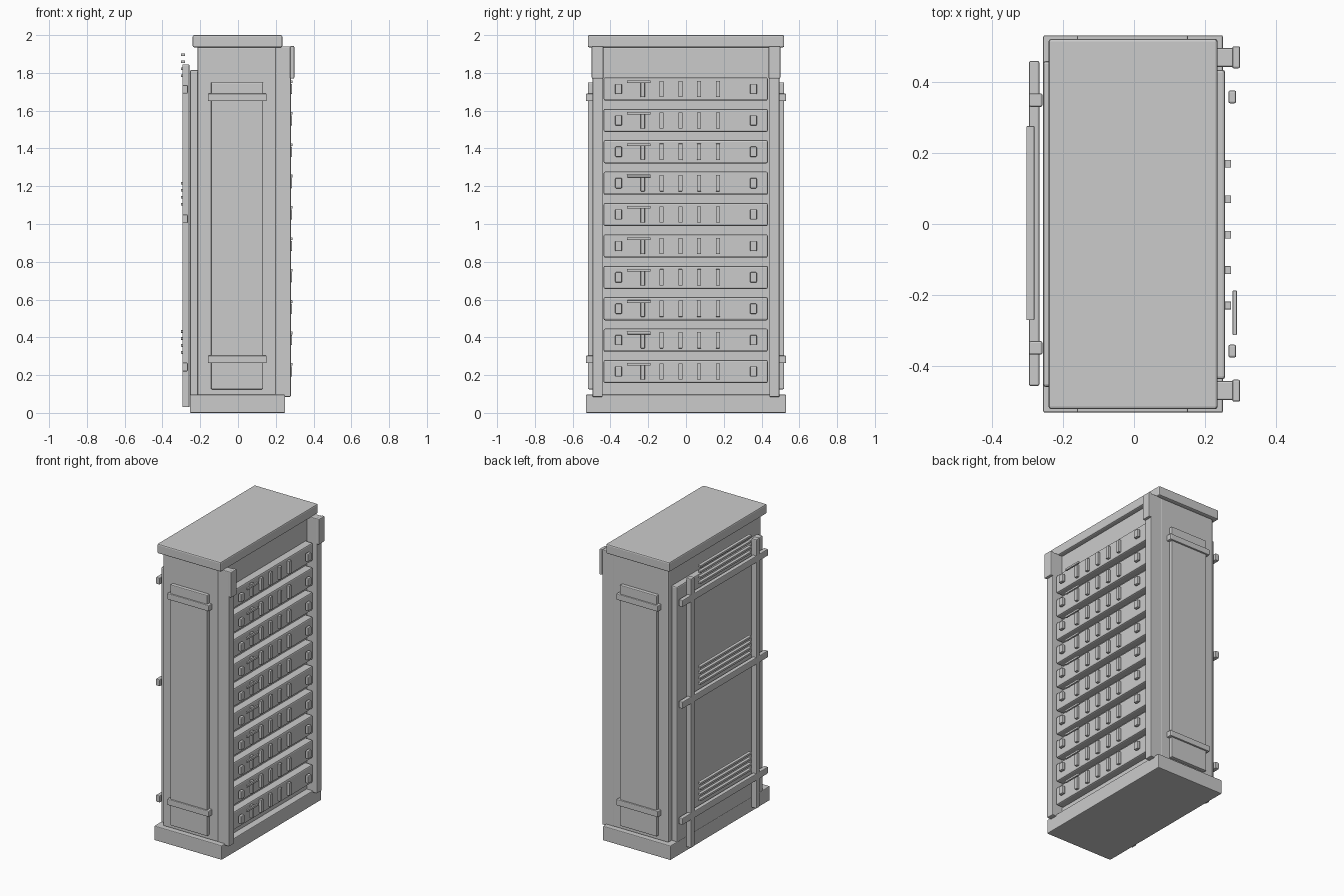
import bpy

if "Cube" in bpy.data.objects:
    bpy.data.objects.remove(bpy.data.objects["Cube"])


def box(name, x, y, z, bevel=0.005):
    """Softly bevelled box from (min, max) ranges on each axis."""
    bpy.ops.mesh.primitive_cube_add(size=1, location=[(r[0] + r[1]) / 2 for r in (x, y, z)])
    ob = bpy.context.object
    ob.name = name
    ob.scale = [r[1] - r[0] for r in (x, y, z)]
    bpy.ops.object.transform_apply(location=False, rotation=False, scale=True)
    if bevel:
        mod = ob.modifiers.new("edge_bevel", 'BEVEL')
        mod.width = bevel
        mod.segments = 2
    return ob


def around(c, half):
    return (c - half, c + half)


# Cabinet shell
box("base_plinth", (-0.255, 0.25), (-0.53, 0.53), (0, 0.097))
box("cabinet_body", (-0.215, 0.205), (-0.495, 0.495), (0.09, 1.94), 0.01)
box("top_cap", (-0.24, 0.235), (-0.52, 0.52), (1.935, 2.0), 0.008)
box("back_panel", (-0.255, -0.205), (-0.458, 0.458), (0.09, 1.815), 0.008)

for s, side in ((-1, "front"), (1, "back")):
    # Side covers with their straps
    box(f"{side}_side_cover", (-0.143, 0.133), sorted((s * 0.485, s * 0.519)), (0.125, 1.75))
    for z, level in ((0.283, "lower"), (1.67, "upper")):
        box(f"{side}_{level}_strap", (-0.16, 0.152), sorted((s * 0.49, s * 0.53)), around(z, 0.02))
    # Rack posts with top brackets
    box(f"{side}_rack_post", (0.195, 0.28), around(s * 0.468, 0.027), (0.085, 1.94))
    box(f"{side}_post_bracket", (0.276, 0.298), around(s * 0.468, 0.031), (1.77, 1.942))
    # Upright bars on the rear
    box(f"{side}_rear_upright", (-0.295, -0.257), around(s * 0.348, 0.019), (0.03, 1.845))

# Rear cross rails, each with a group of slats above
for i, z in enumerate((0.243, 1.027, 1.713)):
    box(f"rear_rail_{i}", (-0.295, -0.266), (-0.455, 0.458), around(z, 0.023))
for i, z in enumerate((0.32, 1.105, 1.785)):
    for j in range(4):
        box(f"rear_slat_{i}_{j}", (-0.302, -0.28), (-0.27, 0.275),
            around(z + 0.037 * j, 0.007), 0.002)

# Rack units with handles, indicator ribs and a label strip
for i in range(10):
    z = 0.219 + 0.1662 * i
    box(f"rack_unit_{i}", (0.195, 0.256), (-0.436, 0.433), around(z, 0.061), 0.008)
    for y, side in ((-0.357, "front"), (0.357, "back")):
        box(f"unit_{i}_{side}_handle", (0.265, 0.287), around(y, 0.018), around(z, 0.027))
    for j in range(5):
        box(f"unit_{i}_rib_{j}", (0.252, 0.273), around(-0.229 + 0.0995 * j, 0.011),
            around(z, 0.043), 0.002)
    box(f"unit_{i}_label_strip", (0.277, 0.289), (-0.312, -0.187), around(z + 0.038, 0.007), 0.002)
